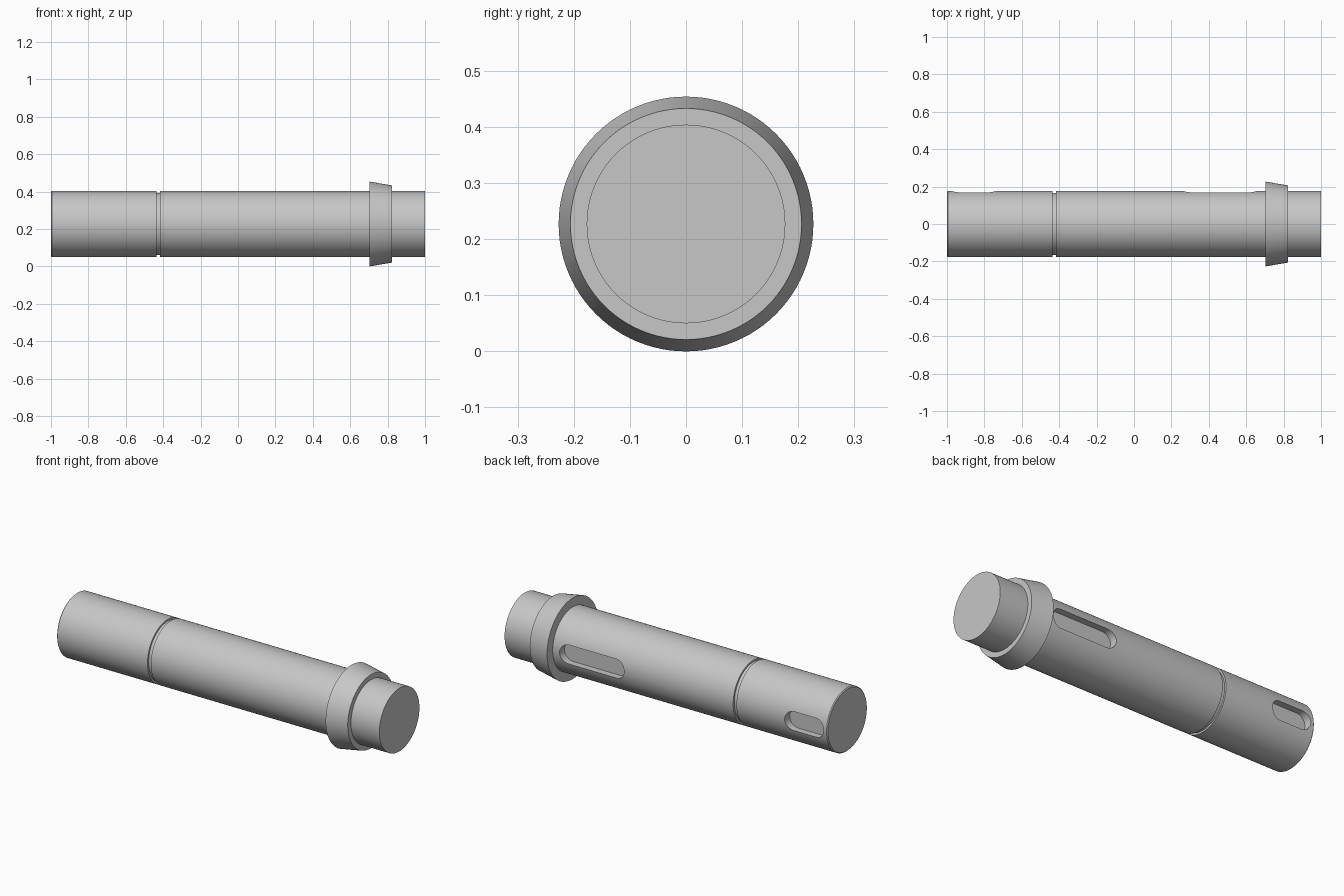
import bpy, bmesh, math

cube = bpy.data.objects.get("Cube")
if cube:
    bpy.data.objects.remove(cube, do_unlink=True)

AXIS_Z = 0.227
SHAFT_R = 0.177

steel = bpy.data.materials.new("steel grey")
steel.use_nodes = True
colour = (0.57, 0.57, 0.57, 1)
steel.diffuse_color = colour
steel.node_tree.nodes["Principled BSDF"].inputs["Base Color"].default_value = colour


def add_object(name, bm):
    bmesh.ops.recalc_face_normals(bm, faces=bm.faces)
    mesh = bpy.data.meshes.new(name)
    bm.to_mesh(mesh)
    bm.free()
    mesh.materials.append(steel)
    obj = bpy.data.objects.new(name, mesh)
    bpy.context.collection.objects.link(obj)
    return obj


def lathe(name, profile, segments=96):
    """Turn (x, radius) points around the shaft axis and cap both ends."""
    bm = bmesh.new()
    rings = []
    for x, r in profile:
        angles = [2 * math.pi * i / segments for i in range(segments)]
        rings.append([bm.verts.new((x, r * math.cos(a), AXIS_Z + r * math.sin(a)))
                      for a in angles])
    for a, b in zip(rings, rings[1:]):
        for i in range(segments):
            j = (i + 1) % segments
            bm.faces.new((a[i], a[j], b[j], b[i]))
    bm.faces.new(rings[0])
    bm.faces.new(rings[-1])
    return add_object(name, bm)


def keyway_cutter(name, x0, x1, half_width, floor_y):
    """Round-ended slot prism pointing to the back."""
    bm = bmesh.new()
    outline = []
    steps = 16
    for centre, start in ((x1 - half_width, -90), (x0 + half_width, 90)):
        for i in range(steps + 1):
            a = math.radians(start + 180 * i / steps)
            outline.append(bm.verts.new((centre + half_width * math.cos(a), floor_y,
                                         AXIS_Z + half_width * math.sin(a))))
    base = bm.faces.new(outline)
    top = bmesh.ops.extrude_face_region(bm, geom=[base])
    verts = [v for v in top["geom"] if isinstance(v, bmesh.types.BMVert)]
    bmesh.ops.translate(bm, verts=verts, vec=(0, 0.2, 0))
    cutter = add_object(name, bm)
    cutter.hide_render = True
    return cutter


# Shaft with end chamfer, retaining groove and tapered collar
shaft = lathe("keyed_shaft", [
    (-1.0, SHAFT_R - 0.005), (-0.995, SHAFT_R),
    (-0.437, SHAFT_R), (-0.437, 0.167), (-0.416, 0.167), (-0.416, SHAFT_R),
    (0.702, SHAFT_R), (0.702, 0.227), (0.824, 0.206), (0.824, SHAFT_R),
    (1.0, SHAFT_R),
])

# Two keyways on the back
for name, x0, x1 in (("end_keyway", -0.977, -0.735), ("collar_keyway", 0.26, 0.66)):
    cutter = keyway_cutter(name, x0, x1, 0.053, 0.132)
    cut = shaft.modifiers.new(name, "BOOLEAN")
    cut.operation = "DIFFERENCE"
    cut.solver = "EXACT"
    cut.object = cutter
    bpy.ops.object.select_all(action="DESELECT")
    shaft.select_set(True)
    bpy.context.view_layer.objects.active = shaft
    bpy.ops.object.modifier_apply(modifier=cut.name)
    bpy.data.objects.remove(cutter, do_unlink=True)

bpy.ops.object.shade_smooth_by_angle(angle=math.radians(30))
